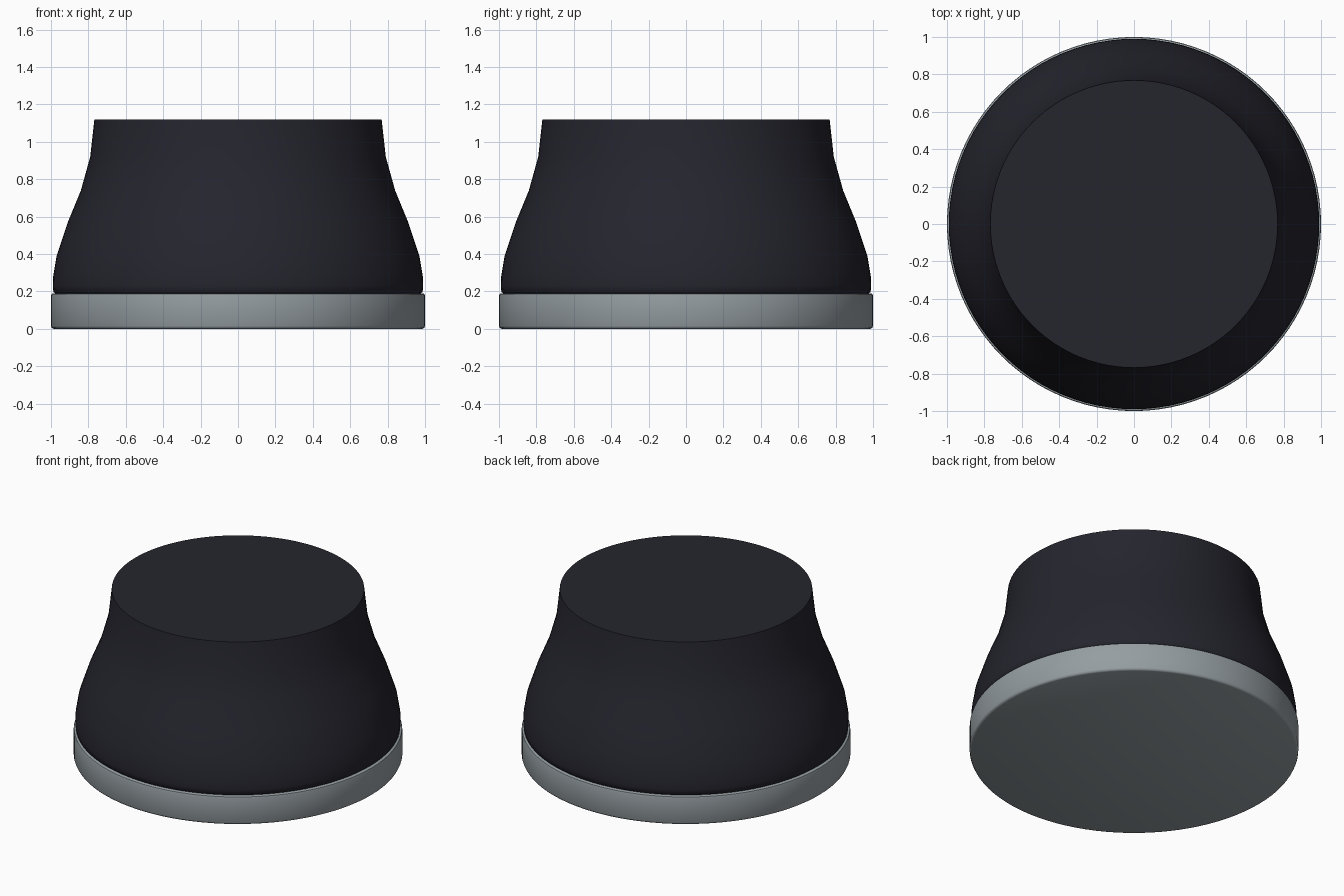
import bpy
import bmesh
import math

if "Cube" in bpy.data.objects:
    bpy.data.objects.remove(bpy.data.objects["Cube"], do_unlink=True)

SEGMENTS = 96


def make_material(name, color, roughness):
    mat = bpy.data.materials.new(name)
    mat.use_nodes = True
    mat.diffuse_color = color
    shader = next(n for n in mat.node_tree.nodes if n.type == "BSDF_PRINCIPLED")
    shader.inputs["Base Color"].default_value = color
    shader.inputs["Roughness"].default_value = roughness
    return mat


def turned(name, profile, mat, sharp_angle):
    """Closed solid of revolution from (radius, height) points, bottom to top."""
    bm = bmesh.new()
    rings = []
    for r, z in profile:
        rings.append([bm.verts.new((r * math.cos(a), r * math.sin(a), z))
                      for a in (2 * math.pi * i / SEGMENTS for i in range(SEGMENTS))])
    for low, high in zip(rings, rings[1:]):
        for i in range(SEGMENTS):
            j = (i + 1) % SEGMENTS
            bm.faces.new((low[i], low[j], high[j], high[i]))
    bm.faces.new(rings[0][::-1])
    bm.faces.new(rings[-1])
    mesh = bpy.data.meshes.new(name)
    bm.to_mesh(mesh)
    bm.free()
    mesh.materials.append(mat)
    obj = bpy.data.objects.new(name, mesh)
    bpy.context.collection.objects.link(obj)
    bpy.ops.object.select_all(action="DESELECT")
    obj.select_set(True)
    bpy.context.view_layer.objects.active = obj
    bpy.ops.object.shade_smooth_by_angle(angle=math.radians(sharp_angle))
    return obj


dark = make_material("dark plastic", (0.018, 0.018, 0.027, 1), 0.5)
grey = make_material("grey metal", (0.30, 0.34, 0.36, 1), 0.4)

# Base ring with softly rounded rims
turned("base_ring", [(0.985, 0), (0.995, 0.004), (1, 0.015),
                     (1, 0.175), (0.997, 0.186), (0.988, 0.19)], grey, 50)

# Flared knob body, tucked in slightly where it meets the ring
turned("knob_body", [(0.975, 0.188), (0.987, 0.197), (0.99, 0.23), (0.988, 0.28),
                     (0.97, 0.39), (0.91, 0.57), (0.84, 0.74),
                     (0.79, 0.92), (0.768, 1.12)], dark, 50)
